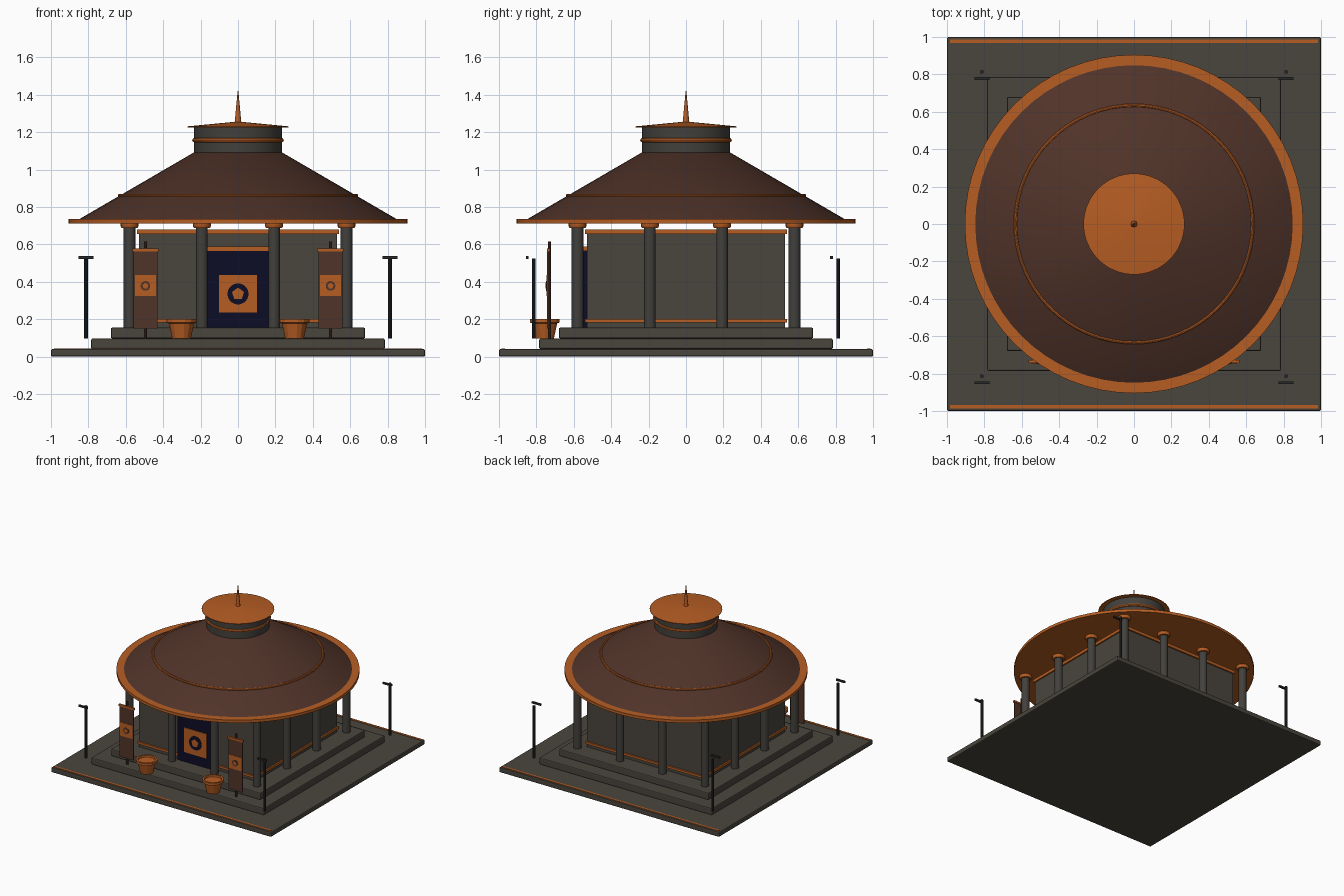
import bpy, math
from mathutils import Vector

if "Cube" in bpy.data.objects:
    bpy.data.objects.remove(bpy.data.objects["Cube"])


def material(name, rgb):
    m = bpy.data.materials.new(name)
    m.diffuse_color = (*rgb, 1)
    m.use_nodes = True
    m.node_tree.nodes["Principled BSDF"].inputs["Base Color"].default_value = m.diffuse_color
    return m


STONE = material("grey stone", (0.068, 0.060, 0.047))
COLUMN = material("column grey", (0.055, 0.052, 0.045))
ORANGE = material("burnt orange", (0.47, 0.110, 0.017))
BROWN = material("roof brown", (0.080, 0.033, 0.022))
NAVY = material("dark navy", (0.004, 0.004, 0.020))
IRON = material("dark iron", (0.022, 0.022, 0.022))


def finish(name, mat, smooth=False):
    ob = bpy.context.object
    ob.name = name
    ob.data.materials.append(mat)
    if smooth:
        bpy.ops.object.shade_smooth_by_angle(angle=math.radians(35))
    return ob


def box(name, x, y, z, mat, bevel=0):
    """Box from (min, max) pairs on each axis."""
    lo, hi = Vector((x[0], y[0], z[0])), Vector((x[1], y[1], z[1]))
    bpy.ops.mesh.primitive_cube_add(size=1, location=(lo + hi) / 2)
    bpy.context.object.scale = hi - lo
    bpy.ops.object.transform_apply(location=False, rotation=False, scale=True)
    ob = finish(name, mat)
    if bevel:
        mod = ob.modifiers.new("soft edge", 'BEVEL')
        mod.width = bevel
        mod.segments = 2
    return ob


def lathe(name, profile, mat, sides=64, at=(0, 0), smooth=True):
    """Revolve an (r, z) profile about a vertical axis."""
    verts, faces = [], []
    for r, z in profile:
        for i in range(sides):
            a = math.tau * i / sides
            verts.append((r * math.cos(a), r * math.sin(a), z))
    for j in range(len(profile) - 1):
        for i in range(sides):
            k = (i + 1) % sides
            faces.append((j * sides + i, j * sides + k,
                          (j + 1) * sides + k, (j + 1) * sides + i))
    faces.append(tuple(range(sides - 1, -1, -1)))
    faces.append(tuple(range((len(profile) - 1) * sides, len(profile) * sides)))
    me = bpy.data.meshes.new(name)
    me.from_pydata(verts, [], faces)
    ob = bpy.data.objects.new(name, me)
    ob.location = (*at, 0)
    bpy.context.collection.objects.link(ob)
    bpy.ops.object.select_all(action='DESELECT')
    bpy.context.view_layer.objects.active = ob
    ob.select_set(True)
    return finish(name, mat, smooth)


def ring(name, r, minor, z, mat):
    bpy.ops.mesh.primitive_torus_add(major_radius=r, minor_radius=minor, location=(0, 0, z),
                                     major_segments=64, minor_segments=8)
    return finish(name, mat, True)


def plaque(name, x, y, z, r, mat, sides, depth=0.004):
    """Thin disc or polygon facing the front, one corner up."""
    pts = [(x + r * math.sin(math.tau * i / sides), z + r * math.cos(math.tau * i / sides))
           for i in range(sides)]
    verts = [(px, yy, pz) for yy in (y, y + depth) for px, pz in pts]
    faces = [tuple(range(sides - 1, -1, -1)), tuple(range(sides, 2 * sides))]
    faces = [tuple(reversed(f)) for f in faces]
    for i in range(sides):
        k = (i + 1) % sides
        faces.append((i, i + sides, k + sides, k))
    me = bpy.data.meshes.new(name)
    me.from_pydata(verts, [], faces)
    me.materials.append(mat)
    bpy.context.collection.objects.link(bpy.data.objects.new(name, me))


# Ground slab, its edge stripes and the two steps
box("ground_slab", (-1, 1), (-1, 1), (0, 0.04), STONE, 0.008)
for s in (-1, 1):
    box("slab_stripe", (-0.985, 0.985), (s * 0.977 - 0.009, s * 0.977 + 0.009), (0.038, 0.044), ORANGE)
box("lower_step", (-0.785, 0.785), (-0.785, 0.785), (0.04, 0.097), STONE, 0.008)
box("upper_step", (-0.68, 0.68), (-0.68, 0.68), (0.097, 0.155), STONE, 0.008)

# Hall body with trim bands on all four sides
W = 0.528
box("hall_body", (-W, W), (-W, W), (0.155, 0.675), STONE)
for name, z in (("lower_trim", (0.182, 0.200)), ("upper_trim", (0.655, 0.679))):
    box(name, (-0.54, 0.54), (-0.54, 0.54), z, ORANGE)

# Door with header and framed ornament
box("door", (-0.165, 0.165), (-0.548, -0.525), (0.155, 0.567), NAVY)
box("door_header", (-0.175, 0.175), (-0.553, -0.525), (0.565, 0.59), ORANGE)
box("door_panel", (-0.102, 0.102), (-0.553, -0.547), (0.235, 0.437), ORANGE)
plaque("door_disc", 0, -0.556, 0.335, 0.056, NAVY, 32)
plaque("door_pentagon", 0, -0.559, 0.335, 0.034, ORANGE, 5)

# Twelve columns around the hall, each with a capital
steps = (-0.58, -0.193, 0.193, 0.58)
for x in steps:
    for y in steps:
        if max(abs(x), abs(y)) > 0.5:
            lathe("column", [(0.031, 0.155), (0.031, 0.69)], COLUMN, 16, (x, y))
            lathe("capital", [(0.042, 0.687), (0.048, 0.697), (0.048, 0.712)], ORANGE, 16, (x, y))

# Round roof: eave, cone, ring, drum, cap and spire
lathe("roof_eave", [(0.905, 0.712), (0.905, 0.735)], ORANGE)
lathe("roof_cone", [(0.852, 0.733), (0.235, 1.092)], BROWN)
ring("roof_ring", 0.634, 0.009, 0.861, ORANGE)
lathe("drum", [(0.235, 1.08), (0.235, 1.23)], COLUMN)
ring("drum_ring", 0.233, 0.012, 1.157, ORANGE)
lathe("drum_cap", [(0.27, 1.226), (0.27, 1.231), (0.012, 1.256)], ORANGE)
lathe("spire", [(0.018, 1.25), (0.002, 1.42)], ORANGE, 16)

for s in (-1, 1):
    # Banner on a pole
    x = s * 0.495
    lathe("banner_pole", [(0.008, 0.097), (0.008, 0.615)], BROWN, 10, (x, -0.730))
    box("banner_cloth", (x - 0.064, x + 0.064), (-0.742, -0.732), (0.15, 0.567), BROWN)
    box("banner_bar", (x - 0.07, x + 0.07), (-0.744, -0.728), (0.563, 0.578), ORANGE)
    box("banner_panel", (x - 0.057, x + 0.057), (-0.746, -0.740), (0.325, 0.437), ORANGE)
    plaque("banner_disc", x, -0.748, 0.378, 0.026, BROWN, 16)
    plaque("banner_pentagon", x, -0.750, 0.378, 0.017, ORANGE, 5)
    # Planter bowl with a shallow recess
    lathe("planter", [(0.05, 0.097), (0.068, 0.178), (0.081, 0.182), (0.081, 0.202),
                      (0.066, 0.202), (0.064, 0.188)], ORANGE, 14, (s * 0.302, -0.755), False)
    # Lamp posts at the four corners, with a cross bar ahead of each
    for y in (-0.813, 0.813):
        x = s * 0.813
        lathe("lamp_post", [(0.010, 0.097), (0.010, 0.525)], IRON, 10, (x, y))
        box("lamp_bar", (x - 0.04, x + 0.04), (y - 0.042, y - 0.028), (0.523, 0.537), IRON)
